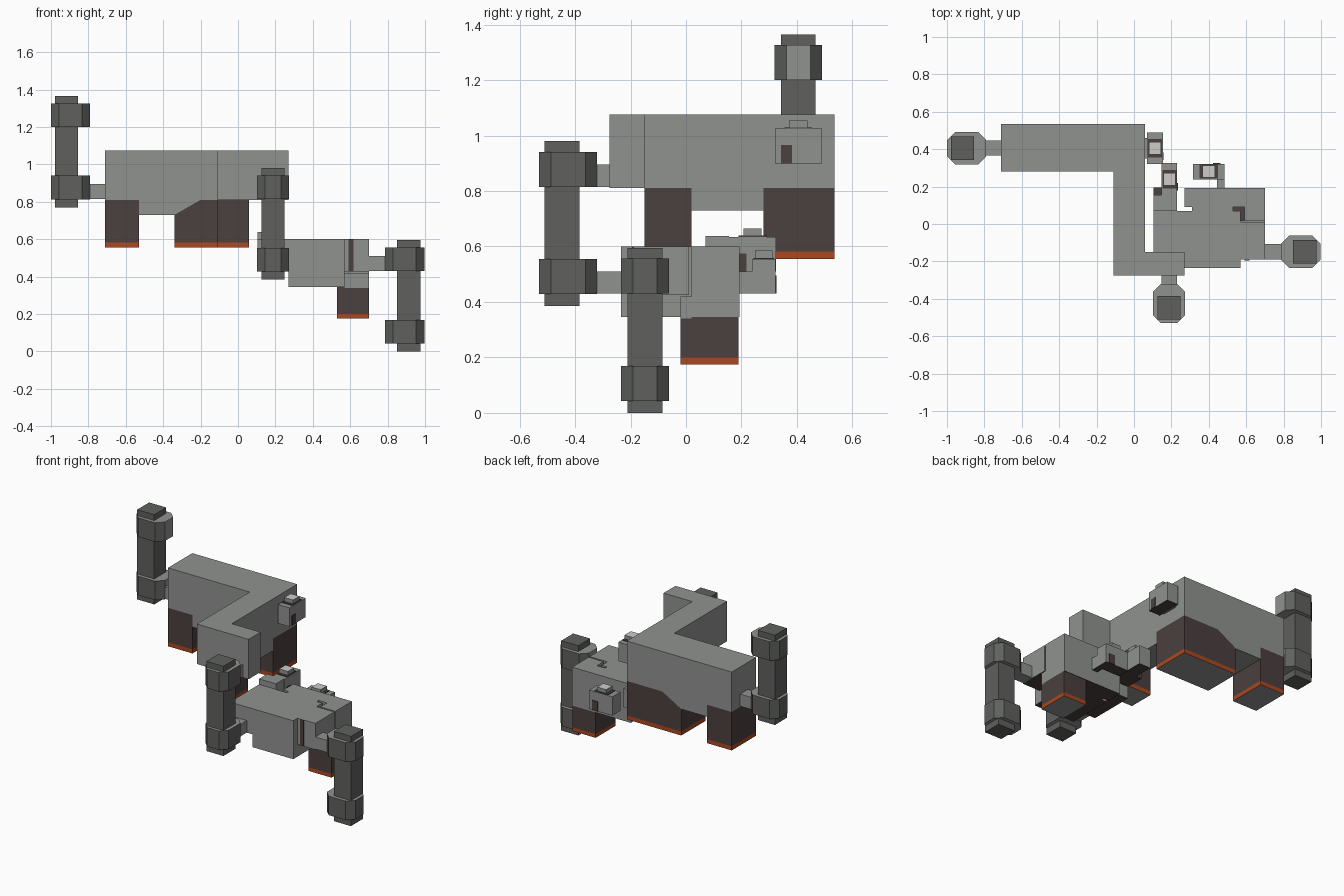
import bpy, bmesh, math
from mathutils import Matrix, Vector

if "Cube" in bpy.data.objects:
    bpy.data.objects.remove(bpy.data.objects["Cube"])


def material(name, r, g, b):
    m = bpy.data.materials.new(name)
    m.diffuse_color = (r, g, b, 1)
    m.use_nodes = True
    m.node_tree.nodes["Principled BSDF"].inputs["Base Color"].default_value = m.diffuse_color
    return m


GREY = material("light grey", 0.28, 0.29, 0.28)
STEEL = material("dark grey", 0.115, 0.12, 0.112)
BROWN = material("dark brown", 0.07, 0.051, 0.05)
ORANGE = material("burnt orange", 0.41, 0.065, 0.013)
PALE = material("pale grey", 0.62, 0.60, 0.60)


def prism(name, pts, lo, hi, mats, axis="z", rule=None, cut=None, xf=None):
    """Extrude a 2D outline along z (xy outline) or y (xz outline)."""
    bm = bmesh.new()
    to3 = (lambda p: (p[0], p[1], lo)) if axis == "z" else (lambda p: (p[0], lo, p[1]))
    face = bm.faces.new([bm.verts.new(to3(p)) for p in pts])
    top = bmesh.ops.extrude_face_region(bm, geom=[face])["geom"]
    step = Vector((0, 0, hi - lo) if axis == "z" else (0, hi - lo, 0))
    bmesh.ops.translate(bm, vec=step, verts=[v for v in top if isinstance(v, bmesh.types.BMVert)])
    if cut is not None:
        bmesh.ops.bisect_plane(bm, geom=bm.verts[:] + bm.edges[:] + bm.faces[:],
                               plane_co=(0, 0, cut), plane_no=(0, 0, 1))
    bmesh.ops.recalc_face_normals(bm, faces=bm.faces)
    if rule:
        for f in bm.faces:
            f.normal_update()
            f.material_index = rule(f)
    if xf:
        bm.transform(xf)
    me = bpy.data.meshes.new(name)
    bm.to_mesh(me)
    bm.free()
    for m in mats:
        me.materials.append(m)
    ob = bpy.data.objects.new(name, me)
    bpy.context.collection.objects.link(ob)
    return ob


def box(name, x0, x1, y0, y1, z0, z1, *mats, **kw):
    return prism(name, [(x0, y0), (x1, y0), (x1, y1), (x0, y1)], z0, z1, mats, **kw)


def underside(f):
    return 1 if f.normal.z < -0.9 else 0


def leg(name, pts, y0, y1, z_band):
    """Dark leg with an orange band at the foot and a grey sole."""
    def rule(f):
        if f.normal.z < -0.9:
            return 2
        return 1 if f.calc_center_median().z < z_band else 0
    prism(name, pts, y0, y1, (BROWN, ORANGE, GREY), axis="y", rule=rule, cut=z_band)


# Upper body: a stepped slab seen from above
prism("upper_body", [(-0.71, 0.28), (-0.11, 0.28), (-0.11, -0.275), (0.27, -0.275),
                     (0.27, -0.15), (0.06, -0.15), (0.06, 0.535), (-0.71, 0.535)],
      0.81, 1.075, (GREY,))
prism("arm_skirt", [(-0.53, 0.81), (-0.53, 0.73), (-0.34, 0.73), (-0.2, 0.81)],
      0.28, 0.535, (GREY,), axis="y")
box("stem_skirt", -0.11, 0.06, 0.02, 0.28, 0.73, 0.81, GREY)

# Upper legs
leg("left_leg", [(-0.71, 0.555), (-0.53, 0.555), (-0.53, 0.81), (-0.71, 0.81)], 0.28, 0.535, 0.582)
leg("back_leg", [(-0.34, 0.555), (0.06, 0.555), (0.06, 0.81), (-0.2, 0.81), (-0.34, 0.73)],
    0.28, 0.535, 0.582)
leg("stem_leg", [(-0.11, 0.555), (0.06, 0.555), (0.06, 0.81), (-0.11, 0.81)], -0.15, 0.02, 0.582)

# Lower body
prism("lower_body", [(0.27, -0.235), (0.57, -0.235), (0.57, 0.07), (0.53, 0.07), (0.53, 0.09),
                     (0.59, 0.09), (0.59, 0.02), (0.70, 0.02), (0.70, 0.193), (0.27, 0.193),
                     (0.27, 0.09), (0.31, 0.09), (0.31, 0.07), (0.27, 0.07)],
      0.345, 0.6, (GREY, BROWN), rule=underside)
box("lower_left_block", 0.105, 0.27, -0.235, 0.07, 0.43, 0.6, GREY, BROWN, rule=underside)
box("lower_right_block", 0.57, 0.70, -0.19, 0.01, 0.425, 0.6, GREY, BROWN, rule=underside)
box("lower_right_ledge", 0.57, 0.70, -0.02, 0.02, 0.34, 0.42, GREY)
box("dark_panel", 0.592, 0.617, -0.195, -0.19, 0.43, 0.6, BROWN)
leg("lower_leg", [(0.53, 0.175), (0.70, 0.175), (0.70, 0.345), (0.53, 0.345)], -0.02, 0.19, 0.2)


# Upright posts: square shaft, two chamfered collars, built facing local +x
def post(name, x, y, z, turn):
    xf = Matrix.Translation((x, y, z)) @ Matrix.Rotation(math.radians(turn), 4, "Z")
    h = 0.0625
    box(name + "_shaft", -h, h, -h, h, 0, 0.595, STEEL, xf=xf)
    a, b, w, c = -0.083, 0.127, 0.086, 0.043
    outline = [(a + c, -w), (b - c, -w), (b, c - w), (b, w - c),
               (b - c, w), (a + c, w), (a, w - c), (a, c - w)]
    rule = lambda f: 1 if abs(f.normal.z) > 0.9 or f.normal.x > 0.9 else 0
    for part, z0 in (("_lower_collar", 0.043), ("_upper_collar", 0.43)):
        prism(name + part, outline, z0, z0 + 0.126, (STEEL, GREY), rule=rule, xf=xf)


post("left_post", -0.917, 0.405, 0.77, 0)
post("front_post", 0.187, -0.447, 0.385, 90)
post("right_post", 0.913, -0.148, 0.0, 180)

# Connectors between posts and bodies
box("left_connector", -0.79, -0.71, 0.365, 0.447, 0.815, 0.895, GREY)
box("front_upper_connector", 0.147, 0.229, -0.32, -0.275, 0.815, 0.895, GREY)
box("front_lower_connector", 0.147, 0.229, -0.32, -0.235, 0.43, 0.51, GREY)
box("right_connector", 0.70, 0.786, -0.19, -0.108, 0.43, 0.51, GREY)


# Small side pods, facing local +x, with a dark top plate, pale knob and window
def pod(name, x, y, z, turn):
    xf = Matrix.Translation((x, y, z)) @ Matrix.Rotation(math.radians(turn), 4, "Z")
    d, w = 0.042, 0.085
    box(name + "_body", -d, d, -w, w, 0, 0.125, GREY, BROWN, rule=underside, xf=xf)
    box(name + "_top_plate", -0.037, 0.037, -0.05, 0.05, 0.125, 0.129, BROWN, xf=xf)
    box(name + "_knob", -0.032, 0.032, -0.033, 0.033, 0.129, 0.155, GREY, PALE,
        rule=lambda f: 1 if f.normal.z > 0.9 else 0, xf=xf)
    box(name + "_window", d, d + 0.004, -0.062, -0.022, 0, 0.065, BROWN, xf=xf)


pod("upper_pod", 0.112, 0.405, 0.9, 0)
box("upper_pod_mount", 0.06, 0.075, 0.35, 0.46, 0.9, 1.0, GREY)
pod("middle_pod", 0.189, 0.24, 0.51, 0)
box("middle_pod_neck", 0.105, 0.229, 0.07, 0.155, 0.51, 0.637, GREY, BROWN, rule=underside)
box("middle_pod_vent", 0.105, 0.147, 0.155, 0.195, 0.51, 0.55, BROWN)
pod("back_pod", 0.4, 0.28, 0.43, 90)
box("back_pod_neck", 0.445, 0.485, 0.193, 0.24, 0.43, 0.51, GREY, BROWN, rule=underside)
